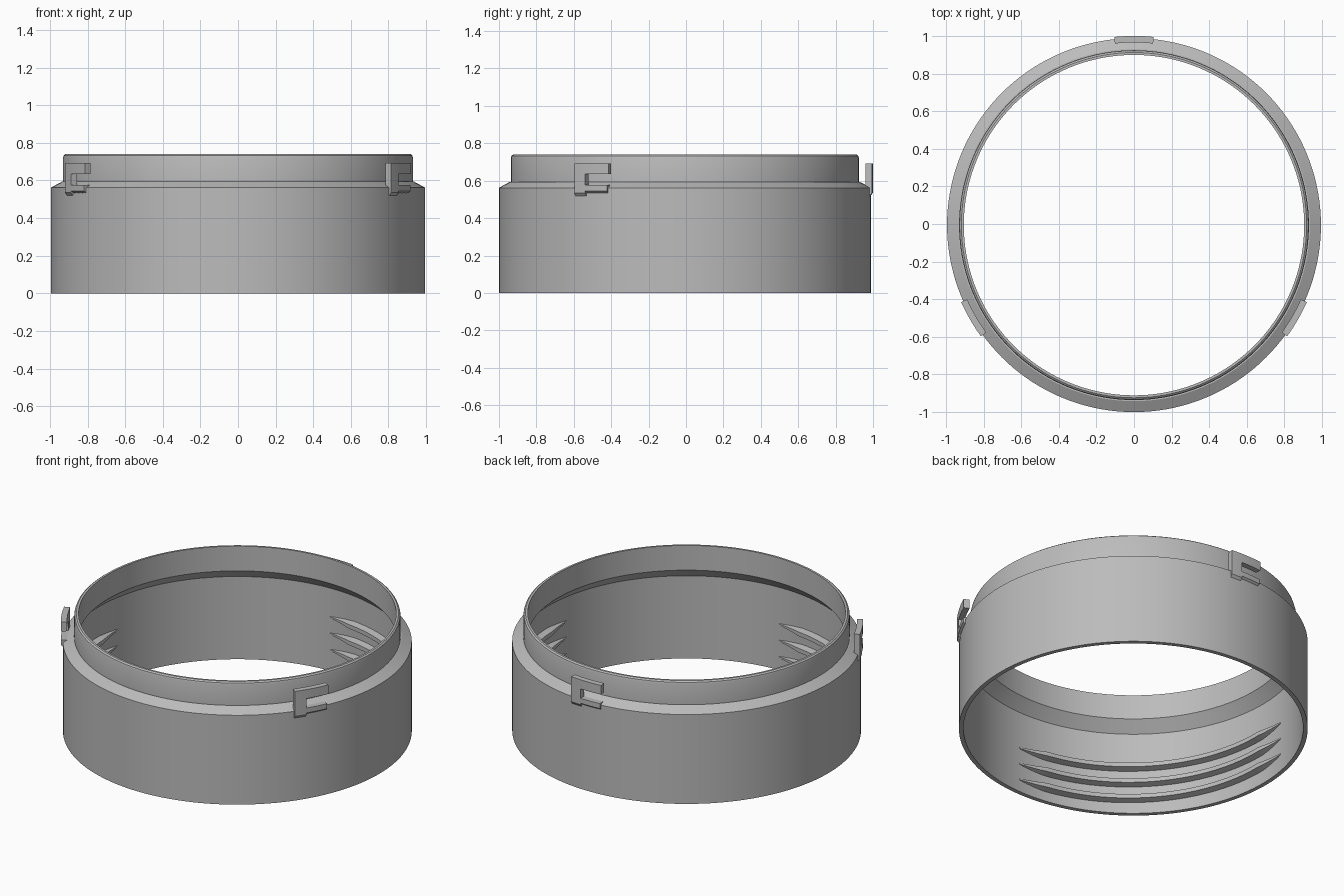
import bpy, bmesh
from math import cos, sin, radians

if "Cube" in bpy.data.objects:
    bpy.data.objects.remove(bpy.data.objects["Cube"])

CENTRE_Y = -0.006

grey = bpy.data.materials.new("plain grey")
grey.use_nodes = True
grey.diffuse_color = (0.5, 0.5, 0.5, 1)
grey.node_tree.nodes["Principled BSDF"].inputs["Base Color"].default_value = (0.5, 0.5, 0.5, 1)


def sweep(bm, profile_at, start, end, steps, closed=False):
    """Carry a closed (radius, z) profile round the axis between two angles."""
    rings = []
    for i in range(steps if closed else steps + 1):
        t = i / steps
        a = radians(start + (end - start) * t)
        rings.append([bm.verts.new((r * cos(a), r * sin(a) + CENTRE_Y, z))
                      for r, z in profile_at(t)])
    n = len(rings[0])
    for i in range(steps):
        here, after = rings[i], rings[(i + 1) % len(rings)]
        for j in range(n):
            k = (j + 1) % n
            bm.faces.new((here[j], after[j], after[k], here[k]))
    if not closed:
        bm.faces.new(rings[0])
        bm.faces.new(rings[-1])


def finish(bm, name):
    bmesh.ops.recalc_face_normals(bm, faces=bm.faces)
    mesh = bpy.data.meshes.new(name)
    bm.to_mesh(mesh)
    bm.free()
    mesh.materials.append(grey)
    obj = bpy.data.objects.new(name, mesh)
    bpy.context.collection.objects.link(obj)
    bpy.ops.object.select_all(action='DESELECT')
    obj.select_set(True)
    bpy.context.view_layer.objects.active = obj
    bpy.ops.object.shade_smooth_by_angle(angle=radians(25))


# Ring body: skirt, sloped shoulder and rounded neck, with a sloped inner step
body = [(0.968, 0), (0.994, 0), (0.994, 0.562), (0.936, 0.594), (0.93, 0.594),
        (0.93, 0.722), (0.927, 0.733), (0.918, 0.74), (0.905, 0.74),
        (0.905, 0.585), (0.968, 0.52)]
bm = bmesh.new()
sweep(bm, lambda t: body, 0, 360, 144, closed=True)
finish(bm, "ring_body")


# Inner threads: three turns on each of two opposite sides, tapered at the ends
def thread_profile(start, span, drop):
    def at(t):
        fade = min(1, min(t, 1 - t) / 0.1)
        z = 0.365 - 0.1 * (start + 10 + span * t) / 360 - drop
        crest = 0.966 - 0.036 * fade
        base, tip = 0.008 + 0.016 * fade, 0.004 + 0.009 * fade
        return [(0.975, z - base), (0.975, z + base), (crest, z + tip), (crest, z - tip)]
    return at


for side, start in (("left", -10), ("right", 170)):
    for turn in range(3):
        bm = bmesh.new()
        sweep(bm, thread_profile(start, 102, 0.103 * turn), start, start + 102, 40)
        finish(bm, f"{side}_thread_{turn + 1}")


# Bayonet hooks: top bar, upright and lower bar, at three even places
def block(r0, r1, z0, z1, foot=0):
    return [(r0, z0 - foot), (r1, z0), (r1, z1), (r0, z1)]


for i, mid in enumerate((90, 210, 330)):
    for part, prof, a, b in (
            ("top_bar", block(0.971, 1.006, 0.635, 0.692), -6, 6),
            ("upright", block(0.971, 1.006, 0.535, 0.692, 0.045), -6, -2),
            ("lower_bar", block(0.971, 1.006, 0.545, 0.576, 0.03), -6, 5.6)):
        bm = bmesh.new()
        sweep(bm, lambda t: prof, mid + a, mid + b, 6)
        finish(bm, f"hook_{i + 1}_{part}")
